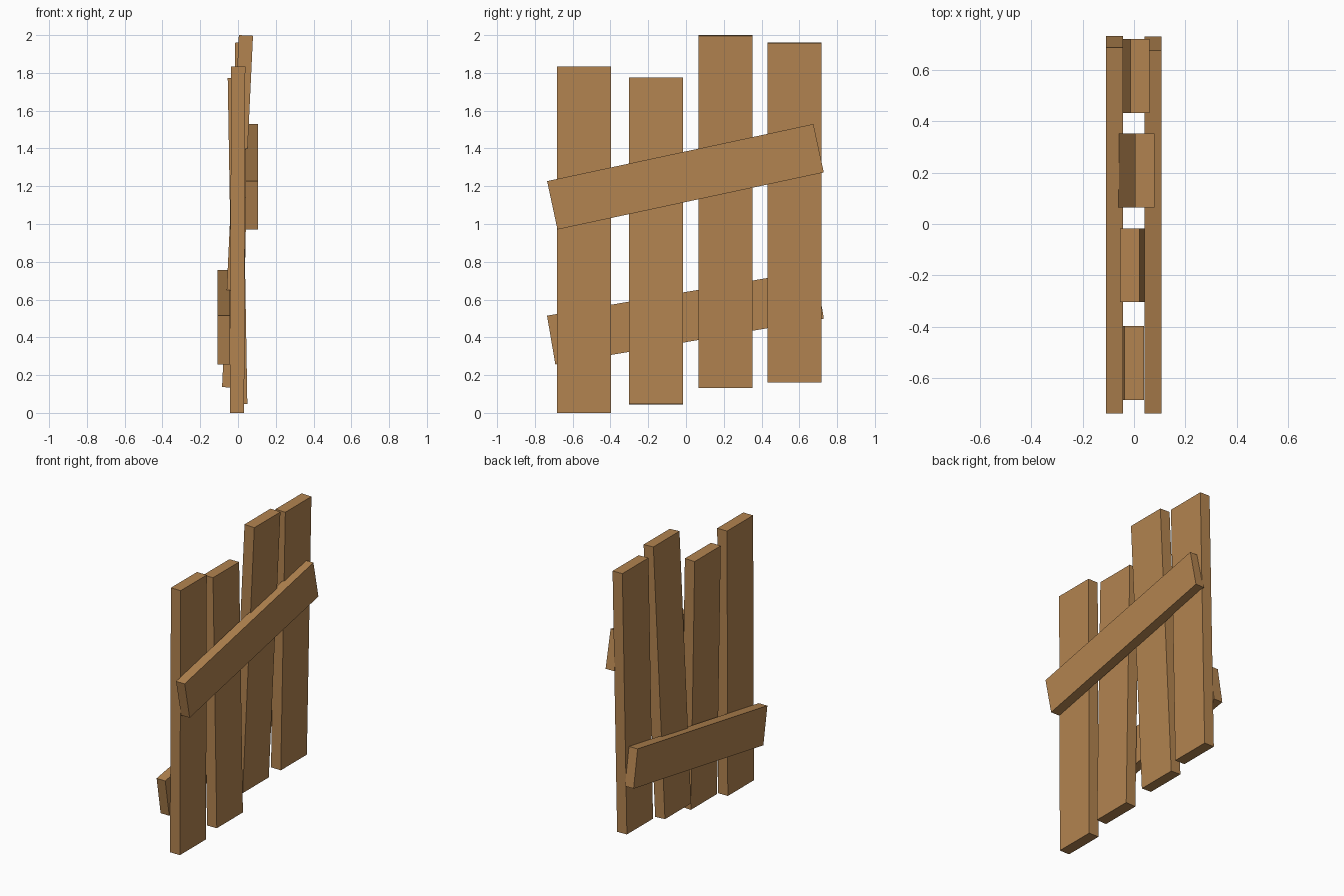
import bpy
from math import atan2, hypot, radians, sin

if "Cube" in bpy.data.objects:
    bpy.data.objects.remove(bpy.data.objects["Cube"])

wood = bpy.data.materials.new("wood")
wood.diffuse_color = (0.45, 0.23, 0.08, 1)
wood.use_nodes = True
wood.node_tree.nodes["Principled BSDF"].inputs["Base Color"].default_value = wood.diffuse_color


def plank(name, loc, size, rot):
    bpy.ops.mesh.primitive_cube_add(size=1, location=loc, rotation=rot)
    ob = bpy.context.object
    ob.name = name
    ob.scale = size
    bpy.ops.object.transform_apply(location=False, rotation=True, scale=True)
    ob.data.materials.append(wood)


# Upright boards: centre y, bottom z, top z, centre x at bottom and at top
T = 0.075
uprights = [
    (-0.54, 0.0, 1.835, -0.005, 0.001),
    (-0.16, 0.045, 1.775, 0.012, -0.017),
    (0.208, 0.133, 2.0, -0.047, 0.042),
    (0.575, 0.16, 1.96, -0.012, 0.023),
]
for i, (y, z0, z1, x0, x1) in enumerate(uprights, 1):
    lean = atan2(x1 - x0, z1 - z0)
    length = hypot(x1 - x0, z1 - z0 - T * abs(sin(lean)))
    plank(f"upright_board_{i}", ((x0 + x1) / 2, y, (z0 + z1) / 2),
          (T, 0.286, length), (0, lean, 0))

# Slanted cross rails, one on each face
plank("upper_rail", (0.073, -0.003, 1.25), (0.066, 1.442, 0.262), (radians(12.1), 0, 0))
plank("lower_rail", (-0.076, -0.003, 0.507), (0.066, 1.442, 0.262), (radians(9.7), 0, 0))
